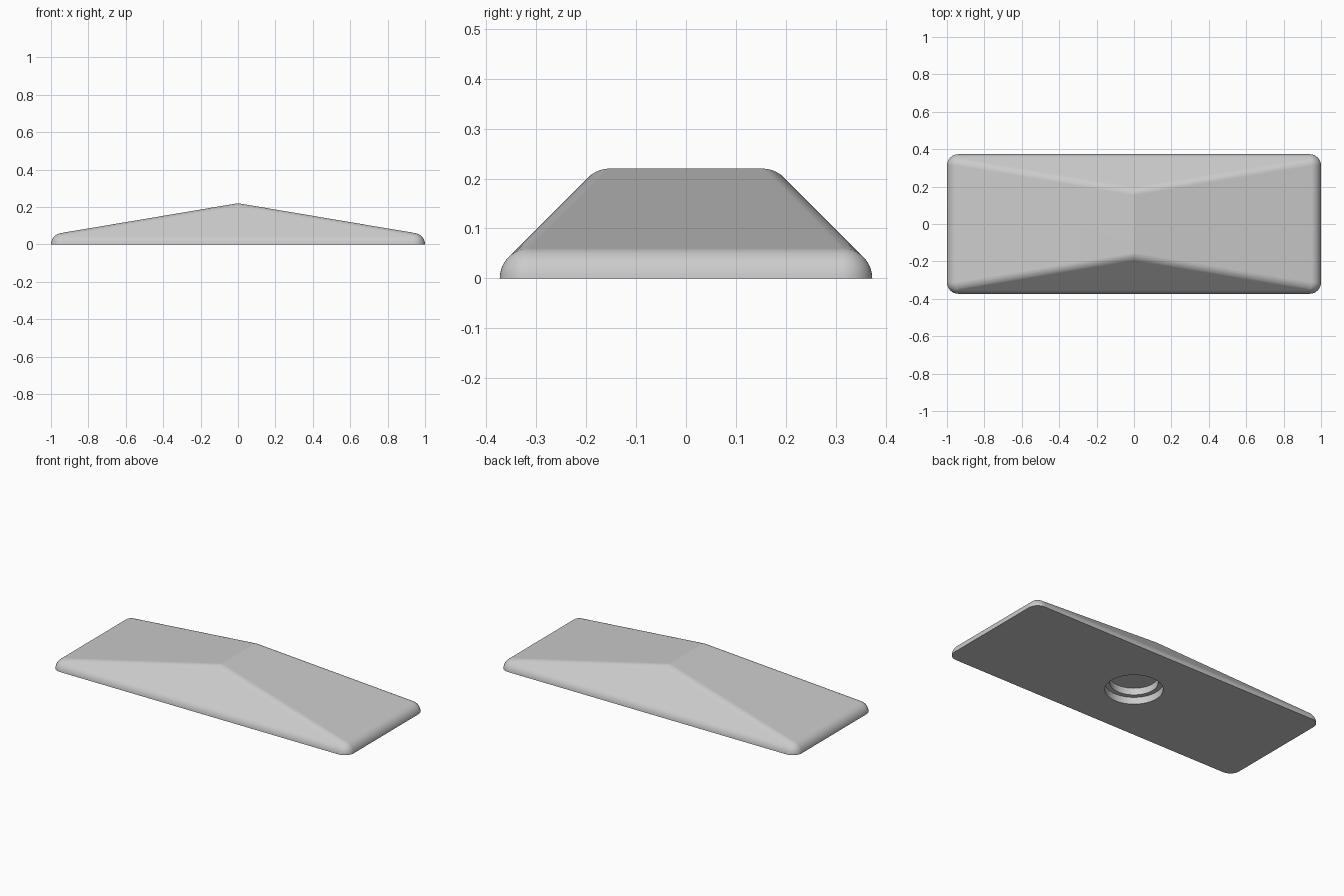
import bpy, bmesh
from math import sin, cos, pi, radians

cube = bpy.data.objects.get("Cube")
if cube:
    bpy.data.objects.remove(cube, do_unlink=True)

R = 0.061          # fillet radius shared by every rounded edge
STEPS = 10         # segments per quarter turn
HALF_X, HALF_Y, TOP = 1.0, 0.373, 0.22
RIDGE_Y = 0.153    # centre of the fillet at each end of the ridge

grey = bpy.data.materials.new("light_grey")
grey.use_nodes = True
colour = (0.6, 0.6, 0.6, 1)
grey.diffuse_color = colour
grey.node_tree.nodes["Principled BSDF"].inputs["Base Color"].default_value = colour


def make_object(name, bm):
    bmesh.ops.recalc_face_normals(bm, faces=bm.faces)
    mesh = bpy.data.meshes.new(name)
    bm.to_mesh(mesh)
    bm.free()
    mesh.materials.append(grey)
    obj = bpy.data.objects.new(name, mesh)
    bpy.context.collection.objects.link(obj)
    return obj


# Ridged body: hull of four rounded corners and a crisp ridge with rounded ends
bm = bmesh.new()
for sx in (-1, 1):
    for sy in (-1, 1):
        for i in range(STEPS + 1):
            lift = i * pi / 2 / STEPS
            for j in range(STEPS + 1 if i < STEPS else 1):
                turn = j * pi / 2 / STEPS
                bm.verts.new((sx * (HALF_X - R + R * cos(lift) * cos(turn)),
                              sy * (HALF_Y - R + R * cos(lift) * sin(turn)),
                              R * sin(lift)))
for sy in (-1, 1):
    for i in range(STEPS // 2 + 1):
        t = i * pi / 2 / STEPS
        bm.verts.new((0, sy * (RIDGE_Y + R * sin(t)), TOP - R + R * cos(t)))
hull = bmesh.ops.convex_hull(bm, input=bm.verts)
spare = set(hull["geom_interior"] + hull["geom_unused"])
bmesh.ops.delete(bm, geom=[v for v in spare if isinstance(v, bmesh.types.BMVert)],
                 context="VERTS")
bmesh.ops.dissolve_limit(bm, angle_limit=radians(0.5), verts=bm.verts, edges=bm.edges)
body = make_object("ridged_body", bm)

# Stepped round recess in the underside
bm = bmesh.new()
profile = [(0, -0.05), (0.157, -0.05), (0.157, 0.042), (0.13, 0.042), (0.13, 0.083), (0, 0.083)]
verts = [bm.verts.new((r, 0, z)) for r, z in profile]
edges = [bm.edges.new(pair) for pair in zip(verts, verts[1:])]
bmesh.ops.spin(bm, geom=verts + edges, cent=(0, 0, 0), axis=(0, 0, 1),
               angle=2 * pi, steps=64)
bmesh.ops.remove_doubles(bm, verts=bm.verts, dist=0.0001)
cutter = make_object("recess_cutter", bm)
cutter.hide_render = True

bpy.ops.object.select_all(action="DESELECT")
body.select_set(True)
bpy.context.view_layer.objects.active = body
cut = body.modifiers.new("recess", "BOOLEAN")
cut.operation = "DIFFERENCE"
cut.solver = "EXACT"
cut.object = cutter
bpy.ops.object.modifier_apply(modifier=cut.name)
bpy.data.objects.remove(cutter, do_unlink=True)

# Smooth fillets with flat-looking main faces and a crisp ridge
bpy.ops.object.shade_smooth_by_angle(angle=radians(14))
normals = body.modifiers.new("flat_faces", "WEIGHTED_NORMAL")
normals.keep_sharp = True
